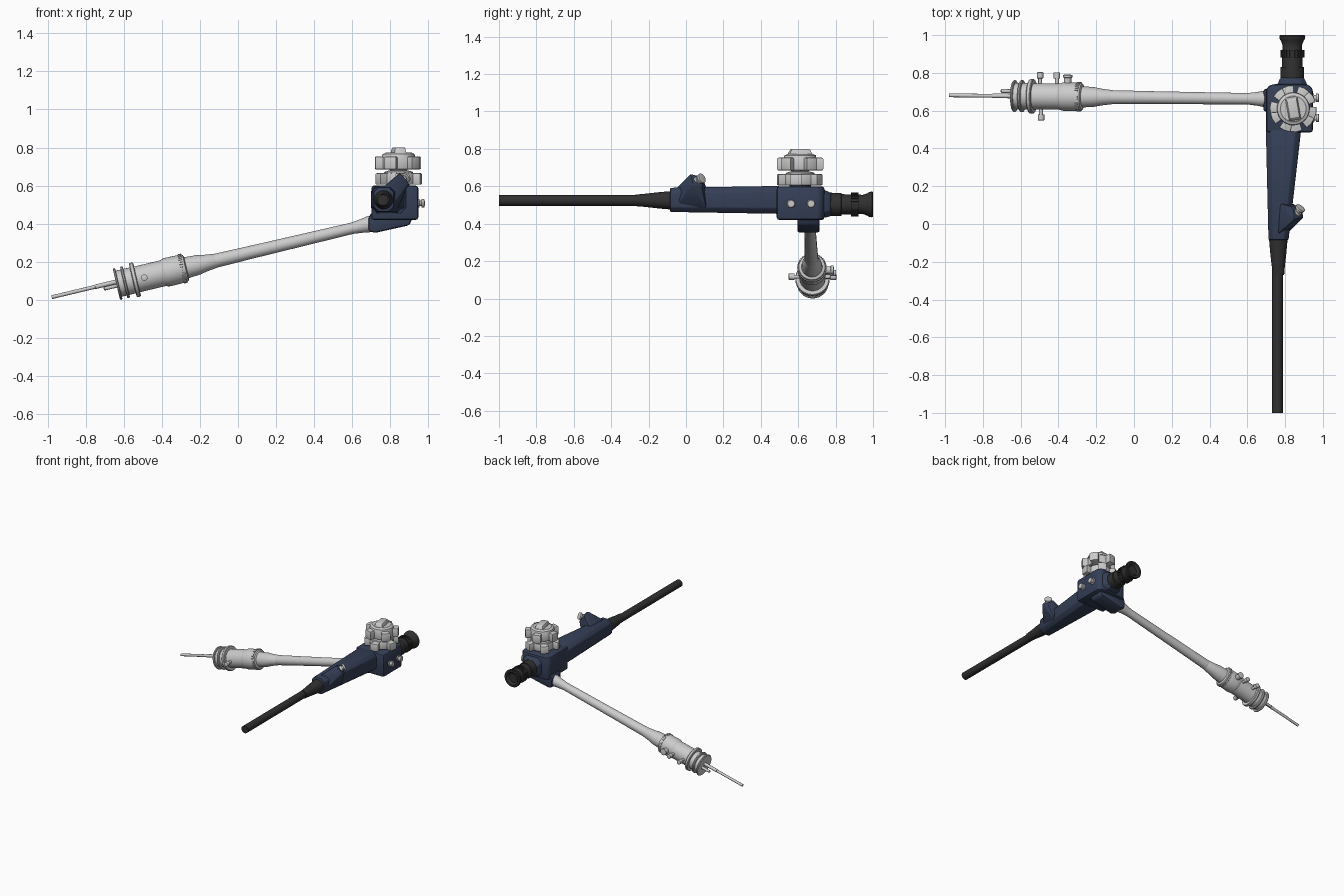
import bpy, bmesh, math
from mathutils import Vector, Matrix

if "Cube" in bpy.data.objects:
    bpy.data.objects.remove(bpy.data.objects["Cube"])


def mat(name, rgb):
    m = bpy.data.materials.new(name)
    m.diffuse_color = (*rgb, 1)
    m.use_nodes = True
    m.node_tree.nodes["Principled BSDF"].inputs["Base Color"].default_value = m.diffuse_color
    return m


NAVY = mat("navy_plastic", (0.035, 0.05, 0.095))
BLACK = mat("black_rubber", (0.03, 0.03, 0.03))


def finish(name, bm, m=None):
    bmesh.ops.recalc_face_normals(bm, faces=bm.faces)
    me = bpy.data.meshes.new(name)
    bm.to_mesh(me)
    bm.free()
    ob = bpy.data.objects.new(name, me)
    bpy.context.collection.objects.link(ob)
    if m:
        me.materials.append(m)
    return ob


def frame(origin, axis):
    return Matrix.Translation(origin) @ Vector(axis).to_track_quat('Z', 'Y').to_matrix().to_4x4()


def lathe(name, prof, origin, axis, m=None, seg=32):
    """Turned part: prof is a list of (distance along axis, radius), ends capped."""
    bm, M, rings = bmesh.new(), frame(origin, axis), []
    for t, r in prof:
        rings.append([bm.verts.new(M @ Vector((r * math.cos(i * math.tau / seg),
                                               r * math.sin(i * math.tau / seg), t))) for i in range(seg)])
    for a, b in zip(rings, rings[1:]):
        for i in range(seg):
            j = (i + 1) % seg
            bm.faces.new((a[i], a[j], b[j], b[i]))
    bm.faces.new(rings[0])
    bm.faces.new(rings[-1])
    return finish(name, bm, m)


def star(name, n, r_in, r_out, half, depth, origin, axis, m=None, phase=0.0, bevel=0.0):
    """Lobed disc; half = half lobe angle as a share of the pitch."""
    bm, M, ring = bmesh.new(), frame(origin, axis), []
    pitch = math.tau / n
    for k in range(n):
        for r, f in ((r_in, -half * 1.15), (r_out, -half), (r_out * 1.01, 0), (r_out, half), (r_in, half * 1.15), (r_in, .5)):
            a = phase + pitch * (k + f)
            ring.append(bm.verts.new((r * math.cos(a), r * math.sin(a), 0)))
    f = bm.faces.new(ring)
    ext = bmesh.ops.extrude_face_region(bm, geom=[f])['geom']
    bmesh.ops.translate(bm, vec=(0, 0, depth), verts=[v for v in ext if isinstance(v, bmesh.types.BMVert)])
    if bevel:
        rim = [e for e in bm.edges if abs(e.verts[0].co.z - e.verts[1].co.z) < 1e-6]
        bmesh.ops.bevel(bm, geom=rim, offset=bevel, segments=2, profile=.5, affect='EDGES')
    bmesh.ops.transform(bm, matrix=M, verts=bm.verts)
    return finish(name, bm, m)


def hull(name, pts, bevel, m=None):
    """Convex moulded block through the given corners with rounded edges."""
    bm = bmesh.new()
    for p in pts:
        bm.verts.new(p)
    out = bmesh.ops.convex_hull(bm, input=bm.verts)
    bmesh.ops.delete(bm, geom=[g for g in out['geom_interior'] if isinstance(g, bmesh.types.BMVert)], context='VERTS')
    bmesh.ops.dissolve_limit(bm, angle_limit=math.radians(2), verts=bm.verts, edges=bm.edges)
    bmesh.ops.bevel(bm, geom=bm.edges[:], offset=bevel, segments=2, profile=.5, affect='EDGES')
    return finish(name, bm, m)


def rect(x0, x1, z0, z1, y, c=0.0):
    """Rectangle in the xz plane with chamfered corners."""
    if not c:
        return [(x, y, z) for x in (x0, x1) for z in (z0, z1)]
    return [p for x, s in ((x0, 1), (x1, -1)) for z, t in ((z0, 1), (z1, -1))
            for p in ((x + s * c, y, z), (x, y, z + t * c))]


# Grip, control head and the collar behind it
hull("grip", rect(.712, .818, .463, .592, -.085, .025) + rect(.698, .885, .453, .602, .50, .03), .006, NAVY)
hull("control_head", [(x, y, z) for z in (.42, .60) for x, y in
     ((.70, .485), (.70, .72), (.73, .74), (.92, .74), (.947, .715), (.947, .485))], .014, NAVY)
hull("head_collar", rect(.755, .92, .43, .585, .73, .03) + rect(.775, .90, .44, .565, .775, .03), .006, NAVY)
# Angled boss that receives the light guide cable
hull("cable_boss", [(x, y, z) for y, k in ((.595, 0), (.715, 0)) for x, z in
     ((.70, .46), (.93, .46), (.90, .392), (.72, .352), (.685, .362), (.685, .43))], .012, NAVY)

# Insertion tube and strain relief
lathe("insertion_tube", [(0, .029), (.8, .029)], (.76, -1, .524), (0, 1, 0), BLACK)
lathe("strain_relief", [(0, .031), (.04, .034), (.12, .043), (.2, .05)], (.764, -.27, .525), (0, 1, 0), BLACK)

# Eyepiece
lathe("eyepiece", [(0, .063), (.085, .062), (.087, .055), (.19, .052), (.20, .051), (.225, .06),
                   (.235, .067), (.25, .069), (.255, .065), (.255, .05), (.24, .035)],
      (.838, .745, .503), (0, 1, 0), BLACK)
star("focus_ring", 20, .056, .063, .25, .04, (.838, .882, .503), (0, 1, 0), BLACK)

# Instrument port wedge and its metal cap
hull("port_wedge", [(.80, -.065, .48), (.76, -.055, .59), (.77, .11, .59), (.84, .11, .48),
     (.85, .025, .668), (.90, .035, .615), (.885, .085, .60), (.84, .09, .65)], .006, NAVY)
lathe("port_cap", [(0, .022), (.025, .022), (.026, .014), (.037, .014), (.038, .027), (.05, .027), (.052, .015)],
      (.855, .05, .624), (.5, .65, .35), seg=24)

# Side buttons
for i, y in enumerate((.56, .667)):
    lathe(f"side_button_{i}", [(0, .022), (.018, .022), (.019, .014), (.028, .014), (.029, .022), (.042, .022), (.045, .018)],
          (.935, y, .507), (1, .04, 0), seg=24)

# Steering wheels on a shared shaft
C, UP = (.843, .61), (0, 0, 1)
lathe("wheel_base", [(0, .06), (.05, .055)], (*C, .58), UP, NAVY)
lathe("wheel_shaft", [(0, .05), (.04, .045), (.06, .045), (.08, .06)], (*C, .62), UP)
for i, (z, h, ph) in enumerate(((.605, .06, .45), (.685, .068, 1.19))):
    star(f"steering_wheel_{i}", 5, .085, .124, .21, h, (*C, z), UP, phase=ph, bevel=.007)
lathe("lower_wheel_cap", [(0, .08), (.012, .075), (.02, .05)], (*C, .66), UP)
lathe("upper_wheel_cap", [(0, .088), (.018, .084), (.022, .072), (.026, .068)], (*C, .748), UP)
rot = Matrix.Rotation(math.radians(10), 3, 'Z')
hull("brake_handle", [tuple(rot @ Vector((x, y, 0)) + Vector((*C, z))) for z, w, l in ((.765, .034, .066), (.80, .026, .048))
                      for x in (-w, w) for y in (-l, l)], .004)

# Light guide cable and connector, laid along one inclined axis
P, D = Vector((-.605, .677, .09)), Vector((1.305, -.015, .31))
K = D.length / 1.305


def on(x, dy=0, dz=0):
    return P + D * ((x + .605) / 1.305) + Vector((0, dy, dz))


def along(name, prof, dy=0, dz=0, seg=32):
    x0 = prof[0][0]
    return lathe(name, [((x - x0) * K, r) for x, r in prof], on(x0, dy, dz), D, None, seg)


along("light_guide_cable", [(-.13, .037), (.1, .034), (.6, .030), (.65, .036), (.69, .043), (.75, .043)])
along("connector_sleeve", [(-.40, .066), (-.385, .073), (-.37, .076), (-.285, .074), (-.275, .070), (-.27, .056),
                           (-.21, .052), (-.17, .044), (-.12, .038), (-.11, .034)])
along("connector_body", [(-.63, .070), (-.53, .070), (-.53, .069), (-.385, .069)])
for i, (a, b, r) in enumerate(((-.638, -.626, .085), (-.60, -.586, .085), (-.552, -.53, .092))):
    along(f"connector_flange_{i}", [(a, r - .004), (a + .004, r), (b - .004, r), (b, r - .004)])
star("knurled_ring", 36, .075, .078, .3, .018, on(-.30), D)
along("light_rod", [(-.978, .010), (-.75, .010), (-.749, .012), (-.62, .012)], 0, .013, 16)
along("air_pipe", [(-.705, .006), (-.70, .010), (-.62, .010)], .026, -.008, 16)

# Side fittings on the connector
pin = [(0, .010), (.035, .010), (.036, .017), (.066, .017), (.068, .013)]
for i, (x, s) in enumerate(((-.497, 1), (-.408, 1), (-.492, -1))):
    lathe(f"connector_pin_{i}", pin, on(x, s * .060), (0, s, 0), None, 20)
lathe("connector_nozzle", [(0, .020), (.055, .020), (.057, .024), (.07, .024), (.072, .015)],
      on(-.352, .045), (.02, 1, .05), None, 20)

# Smooth shading that keeps hard edges
bpy.ops.object.select_all(action='SELECT')
bpy.context.view_layer.objects.active = bpy.data.objects["grip"]
bpy.ops.object.shade_smooth_by_angle(angle=math.radians(30))
